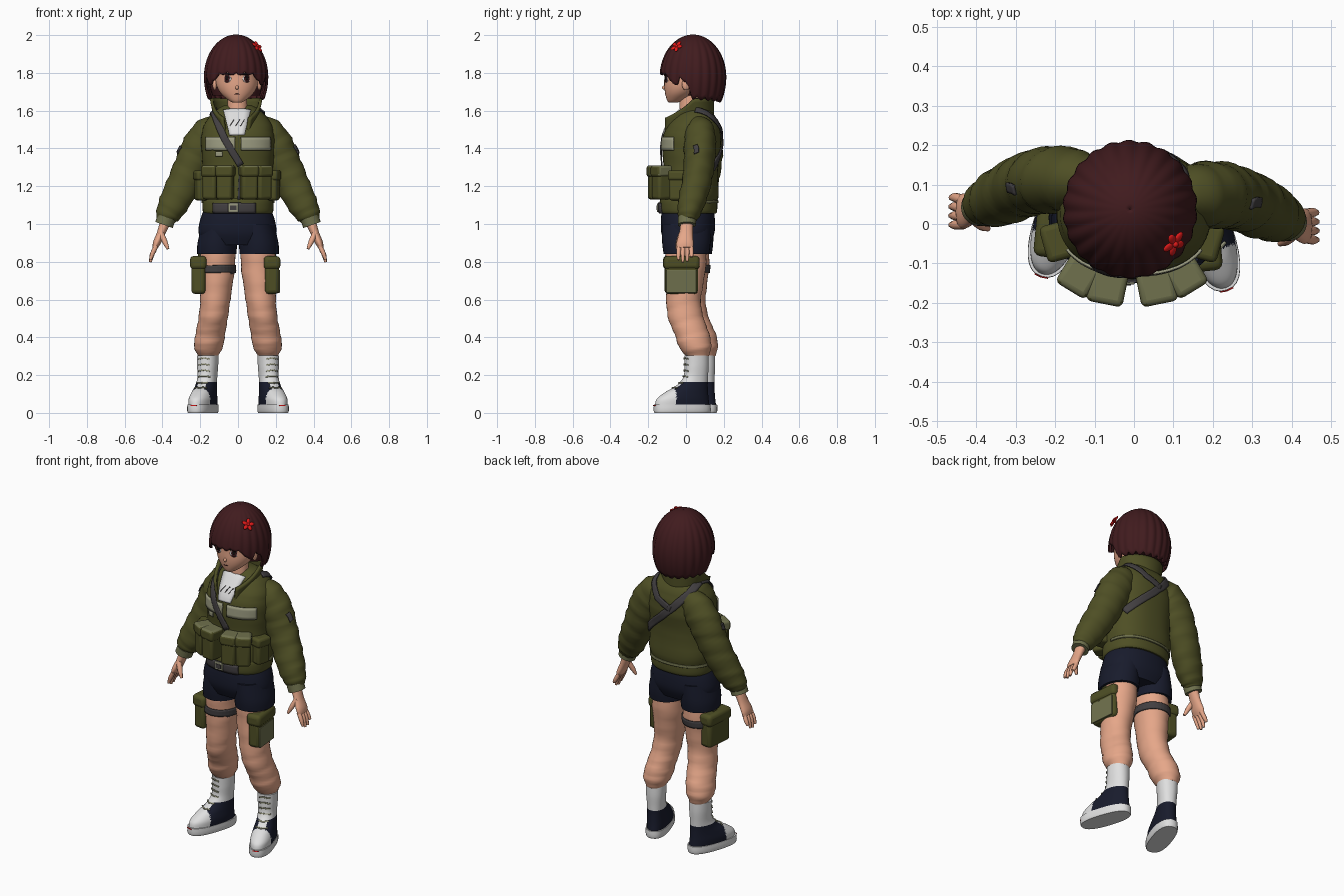
import bpy, bmesh
from math import sin, cos, pi, sqrt, radians
from mathutils import Vector, Matrix
from mathutils.bvhtree import BVHTree

if "Cube" in bpy.data.objects:
    bpy.data.objects.remove(bpy.data.objects["Cube"], do_unlink=True)


def material(name, *rgb):
    m = bpy.data.materials.new(name)
    m.use_nodes = True
    m.diffuse_color = (*rgb, 1)
    bsdf = next(n for n in m.node_tree.nodes if n.type == 'BSDF_PRINCIPLED')
    bsdf.inputs["Base Color"].default_value = (*rgb, 1)
    bsdf.inputs["Roughness"].default_value = 0.8
    return m


skin = material("skin", .79, .385, .25)
hair = material("dark red hair", .052, .011, .013)
olive = material("olive cloth", .077, .078, .018)
worn = material("worn olive", .16, .165, .075)
pale = material("pale olive", .33, .33, .22)
navy = material("navy", .009, .011, .025)
white = material("white", .74, .74, .74)
grey = material("strap grey", .055, .05, .053)
red = material("red", .75, .01, .01)
black = material("black", .008, .006, .006)
trees = {}


def finish(bm, name, mat, thick=0, bevel=0, angle=50):
    bmesh.ops.recalc_face_normals(bm, faces=bm.faces)
    trees[name] = BVHTree.FromBMesh(bm)
    mesh = bpy.data.meshes.new(name)
    bm.to_mesh(mesh)
    bm.free()
    mesh.materials.append(mat)
    mesh.shade_smooth()
    mesh.set_sharp_from_angle(angle=radians(angle))
    ob = bpy.data.objects.new(name, mesh)
    bpy.context.collection.objects.link(ob)
    if thick:
        mod = ob.modifiers.new("thickness", 'SOLIDIFY')
        mod.thickness, mod.offset = thick, 0
    if bevel:
        mod = ob.modifiers.new("rounding", 'BEVEL')
        mod.width, mod.segments = bevel, 3
    return ob


def skin_rows(name, mat, rows, wrap=False, caps=False, thick=0):
    """Join rows of points into a surface."""
    bm = bmesh.new()
    grid = [[bm.verts.new(p) for p in row] for row in rows]
    n = len(grid[0])
    for a, b in zip(grid, grid[1:]):
        for i in range(n if wrap else n - 1):
            j = (i + 1) % n
            bm.faces.new((a[i], a[j], b[j], b[i]))
    if caps:
        bm.faces.new(grid[0])
        bm.faces.new(grid[-1])
    return finish(bm, name, mat, thick)


def loft(name, mat, keys, n=32, steps=5, e=1, fold=0, flat=True):
    """Tube through keys (x, y, z, radius x, radius y), with optional cloth folds."""
    K = [Vector(k) for k in keys]
    K = [K[0]] + K + [K[-1]]
    path = []
    for i in range(1, len(K) - 2):
        a, b, c, d = K[i - 1:i + 3]
        for s in range(steps):
            t = s / steps
            path.append(b + (c - a) * t / 2 + (2 * a - 5 * b + 4 * c - d) * t * t / 2
                        + (3 * b - a - 3 * c + d) * t ** 3 / 2)
    path.append(K[-1])
    rows = []
    for i, k in enumerate(path):
        u, v = Vector((1, 0, 0)), Vector((0, 1, 0))
        if not flat:
            t = (path[min(i + 1, len(path) - 1)] - path[max(i - 1, 0)]).to_3d().normalized()
            u = Vector((0, 1, 0)).cross(t).normalized()
            v = t.cross(u)
        row = []
        for j in range(n):
            a = 2 * pi * j / n
            r = 1 + fold * sin(i * 1.25 + 2 * sin(a) + sin(2 * a + i))
            ca, sa = [abs(q) ** e * (1 if q > 0 else -1) for q in (cos(a), sin(a))]
            row.append(Vector(k[:3]) + u * ca * k[3] * r + v * sa * k[4] * r)
        rows.append(row)
    return skin_rows(name, mat, rows, True, True)


def ribbon(name, mat, on, pts, w, off=.004, oval=False, thick=.007):
    """Strip laid on the surface of another part along points."""
    P = [Vector(p) for p in pts]
    line = [a.lerp(b, s / 8) for a, b in zip(P, P[1:]) for s in range(8)] + [P[-1]]
    w0, w1 = w if isinstance(w, tuple) else (w, w)
    rows = []
    for i, p in enumerate(line):
        t = i / (len(line) - 1)
        half = (w0 + (w1 - w0) * t) / 2
        if oval:
            half *= max(.05, sqrt(max(0, 1 - (2 * t - 1) ** 2)))
        q, nrm, _, _ = trees[on].find_nearest(p)
        tan = line[min(i + 1, len(line) - 1)] - line[max(i - 1, 0)]
        side = tan.cross(nrm).normalized()
        row = []
        for k in range(5):
            h, hn, _, _ = trees[on].find_nearest(q + side * half * (k / 2 - 1))
            row.append(h + hn * off)
        rows.append(row)
    return skin_rows(name, mat, rows, thick=thick)


def box(name, mat, loc, size, turn=0, bevel=.015):
    bm = bmesh.new()
    bmesh.ops.create_cube(bm, size=1, matrix=Matrix.Diagonal((*size, 1)))
    ob = finish(bm, name, mat, bevel=bevel)
    ob.location, ob.rotation_euler.z = loc, turn
    return ob


def ball(name, mat, loc, size, rot=(0, 0, 0)):
    bm = bmesh.new()
    bmesh.ops.create_uvsphere(bm, u_segments=16, v_segments=10, radius=1, matrix=Matrix.Diagonal((*size, 1)))
    ob = finish(bm, name, mat)
    ob.location, ob.rotation_euler = loc, rot
    return ob


# Head, neck and face
loft("neck", skin, [(0, .01, 1.5, .055, .05), (-.005, .02, 1.72, .05, .05)])
loft("head", skin, [(-.005, y, z, rx, ry) for y, z, rx, ry in (
    (-.07, 1.642, .02, .02), (-.055, 1.655, .045, .045), (-.03, 1.69, .085, .08), (-.01, 1.73, .108, .105),
    (.01, 1.78, .117, .125), (.03, 1.85, .12, .145), (.03, 1.92, .1, .12), (.03, 1.96, .05, .06))])
ball("nose", skin, (-.005, -.114, 1.722), (.009, .013, .011))
ribbon("mouth", hair, "head", [(-.022, -.12, 1.685), (.012, -.12, 1.685)], .005, .001, True, .002)
for s, side in ((-1, "right"), (1, "left")):
    x = s * .06 - .006

    def eye_part(part, mat, dx, z, w, off, oval=True):
        ribbon(f"{side}_{part}", mat, "head", [(x - dx, -.12, z), (x + dx, -.12, z)], w, off, oval, .001)
    eye_part("eye_white", white, .028, 1.77, .042, .002)
    eye_part("iris", hair, .02, 1.772, .046, .0035)
    eye_part("pupil", black, .01, 1.775, .026, .005)
    eye_part("lash", black, .032, 1.794, .009, .005, False)
    ball(side + "_ear", skin, (s * .118 - .005, 0, 1.74), (.012, .022, .032))

# Bobbed hair with fringe and strands
HEM = ((0, 1.805), (24, 1.81), (40, 1.795), (50, 1.755), (60, 1.755), (66, 1.785), (78, 1.765), (88, 1.68), (180, 1.662))


def hem_height(a):
    d = abs((a * 180 / pi + 180) % 360 - 180)
    for (d0, z0), (d1, z1) in zip(HEM, HEM[1:]):
        if d <= d1:
            return z0 + (z1 - z0) * (d - d0) / (d1 - d0)
    return HEM[-1][1]


def hair_point(a, v):
    z = 2 - (2 - hem_height(a) + .016 * abs(sin(11 * a))) * (1 - cos(v * pi / 2))
    d = (z - 1.78) / .22
    r = sqrt(max(0, 1 - d * d)) if d > 0 else 1 - .45 * d * d
    r *= 1 + .016 * sin(22 * a + 1.5 * v) * min(1, 2 * v)
    return (-.01 + .163 * r * sin(a), .037 - .168 * r * cos(a), z - .003)


skin_rows("hair_bob", hair, [[hair_point(2 * pi * i / 176, .001 + .999 * j / 24) for i in range(176)]
                             for j in range(25)], True, thick=.012)
loft("hair_underside", hair, [(-.01, .09, 1.68, .125, .09), (-.01, .09, 1.75, .14, .1), (-.01, .09, 1.86, .12, .09)])

# Flower lying against the hair
out = Vector((.65, -.45, .6)).normalized()
lie = out.to_track_quat('Z', 'Y')
for k in range(5):
    a = 2 * pi * k / 5
    turn = lie.to_matrix() @ Matrix.Rotation(a, 3, 'Z')
    ball("flower_petal", red, Vector((.102, -.05, 1.94)) + turn @ Vector((.019, 0, 0)), (.017, .011, .006), turn.to_euler())
ball("flower_centre", red, Vector((.102, -.05, 1.94)) + out * .004, (.008, .008, .008))

# Jacket body, hem, collar and shirt
loft("jacket_body", olive, [(0, y, z, rx, ry) for y, z, rx, ry in (
    (.015, 1.08, .175, .14), (.02, 1.16, .195, .152), (.025, 1.3, .188, .145), (.03, 1.42, .195, .155),
    (.035, 1.5, .187, .145), (.045, 1.56, .158, .115), (.05, 1.61, .105, .075), (.05, 1.63, .07, .05))],
    n=48, e=.85, fold=.008)
loft("jacket_hem", olive, [(0, .013, z, r, r - .035) for z, r in ((1.055, .18), (1.07, .187), (1.12, .187), (1.135, .18))],
     n=48, e=.85, steps=3)
ribbon("hem_band", worn, "jacket_hem", [(x, y, 1.117) for x, y in ((-.19, .03), (-.15, .13), (0, .17), (.15, .13), (.19, .03))], .014)
ribbon("shirt", white, "jacket_body", [(-.005, -.12, 1.47), (-.005, -.08, 1.54), (-.005, -.03, 1.61)], (.08, .15))
for x in (-.03, 0, .025):
    ribbon("shirt_print", grey, "shirt", [(x - .012, -.1, 1.515), (x + .008, -.08, 1.545)], .003, .005, thick=.003)


def collar_point(a, v):
    f = max(0, cos(a))
    return (-.01 + sin(a) * (.108 + .022 * v), .04 - cos(a) * (.1 + .085 * f), 1.565 - .1 * f + v * (.1 - .02 * f))


skin_rows("collar", olive, [[collar_point(radians(32 + 296 * i / 48), j / 5) for i in range(49)] for j in range(6)], thick=.016)

# Straps, zip and belt
ribbon("chest_strap", grey, "jacket_body", [(-.125, .05, 1.6), (-.12, -.05, 1.57), (-.07, -.12, 1.45), (.015, -.13, 1.31)], .036, .009)
ribbon("zip", grey, "jacket_body", [(.015, -.13, 1.31), (.005, -.13, 1.13)], .014)
ribbon("back_strap", grey, "jacket_body", [(-.125, .05, 1.6), (-.12, .14, 1.56), (-.04, .18, 1.47), (.08, .17, 1.36), (.17, .12, 1.27)], .042, .009)
ribbon("short_back_strap", grey, "jacket_body", [(.12, .05, 1.6), (.12, .13, 1.57), (.06, .17, 1.5), (-.03, .18, 1.46)], .036, .009)
ribbon("belt", grey, "jacket_hem", [(-.125, -.1, 1.085), (-.02, -.14, 1.085), (.09, -.12, 1.085)], .055, .006)
box("buckle", pale, (-.025, -.147, 1.086), (.055, .012, .046), 0, .004)
box("buckle_centre", grey, (-.025, -.153, 1.086), (.035, .006, .026), 0, .002)

# Chest panels and ammunition pouches
ribbon("chest_label", pale, "jacket_body", [(-.125, -.12, 1.37), (-.085, -.13, 1.37)], .025, .005)
for s, side in ((-1, "right"), (1, "left")):
    ribbon(side + "_chest_panel", pale, "jacket_body", [(s * .015, -.13, 1.425), (s * .09, -.12, 1.425), (s * .165, -.06, 1.425)], .07, .005)
    for part, x, y, w, d, z, h, turn in (("inner", .062, -.155, .085, .085, 1.215, .17, .2), ("outer", .132, -.128, .08, .085, 1.215, .17, .55),
                                         ("side", .19, -.045, .085, .06, 1.2, .15, 1.3)):
        name = f"{side}_{part}_pouch"
        box(name, olive, (s * x - .005, y, z), (w, d, h), s * turn)
        flap = box(name + "_flap", olive, (s * x - .005, y, z + h * .38), (w + .01, d + .012, h * .36), s * turn)
        # Flap tops and outer ends are faded
        if part != "side":
            flap.data.materials.append(worn)
            for f in flap.data.polygons:
                f.material_index = int(f.normal.z > .5 or f.normal.x * s > .5)

# Shorts
loft("shorts_hips", navy, [(-.003, .01, z, rx, ry) for z, rx, ry in ((.89, .17, .115), (.95, .205, .14), (1.02, .198, .143), (1.09, .172, .135))], n=40, e=.9)

# Limbs
for s, side in ((-1, "right"), (1, "left")):
    dy = .033 if s < 0 else -.005
    sleeve = side + "_sleeve"
    loft(sleeve, olive, [(s * x, y + dy, z, r, r * .88) for x, y, z, r in (
        (.1, .08, 1.51, .065), (.15, .08, 1.483, .088), (.2, .08, 1.41, .096), (.24, .075, 1.32, .092), (.285, .06, 1.22, .088),
        (.335, .035, 1.12, .082), (.372, .018, 1.05, .066), (.384, .012, 1.02, .048))], fold=.035, flat=False, steps=6)
    loft(side + "_cuff", worn, [(s * x, .01 + dy, z, .049, .048) for x, z in ((.378, 1.035), (.392, .995))], flat=False)
    ribbon(side + "_sleeve_patch", grey, sleeve, [(s * .33, .04 + dy, 1.43), (s * .34, .055 + dy, 1.385)], .026)
    # Hand with four fingers and a thumb
    loft(side + "_palm", skin, [(s * x, y + dy, z, rx, ry) for x, y, z, rx, ry in (
        (.385, .01, 1.01, .028, .033), (.408, .005, .95, .022, .036), (.43, 0, .9, .02, .045), (.44, 0, .873, .013, .042))], n=20, flat=False)
    for k in range(4):
        y, drop = -.035 + .023 * k + dy, (.81, .798, .802, .825)[k]
        loft(side + "_finger", skin, [(s * .432, y * .9, .885, .012, .012), (s * .452, y, .845, .012, .012), (s * .464, y, drop, .007, .007)],
             n=10, steps=3, flat=False)
    loft(side + "_thumb", skin, [(s * .41, -.015 + dy, .955, .016, .016), (s * .387, -.035 + dy, .905, .014, .014),
                                 (s * .37, -.045 + dy, .868, .007, .007)], n=10, steps=3, flat=False)

    dy = .035 if s < 0 else 0
    loft(side + "_shorts_leg", navy, [(s * x, .002 + dy * .4, z, rx, ry) for x, z, rx, ry in ((.112, .84, .104, .12), (.11, .9, .104, .128), (.1, 1, .09, .13))])
    trouser = side + "_trouser_leg"
    loft(trouser, skin, [(s * x, y + dy * q, z, rx, ry) for x, y, z, rx, ry, q in (
        (.105, 0, .88, .095, .11, .4), (.11, -.002, .75, .092, .105, .5), (.12, -.012, .6, .08, .092, .7), (.132, 0, .5, .077, .094, .8),
        (.146, .03, .42, .078, .092, 1), (.156, .048, .35, .077, .086, 1), (.158, .06, .3, .052, .06, 1))], fold=.02, steps=6)
    # Thigh rig
    x, y = s * .188 - .015, -.025 + dy
    box(side + "_thigh_pouch", olive, (x, y, .725), (.075, .175, .19), s * .1, .02)
    box(side + "_thigh_pouch_flap", olive, (x, y, .795), (.088, .19, .07), s * .1, .02)
    box(side + "_pouch_hanger", olive, (s * .2 - .005, y + .01, .85), (.012, .04, .07), 0, .003)
    if s > 0:
        box("thigh_pouch_worn_side", worn, (x + .037, y, .696), (.008, .16, .122), .1, .003)
    else:
        around = [Vector((-.11 + .1 * cos(k * pi / 12), dy * .5 + .11 * sin(k * pi / 12), .762)) for k in range(25)]
        ribbon("thigh_strap", grey, trouser, around + [Vector((-.11 - .1 * cos(k * pi / 12), dy * .5 - .11 * sin(k * pi / 12), .762))
                                                       for k in range(1, 25)], .04)

    # Boot: sole, two-tone upper and laces share one placement
    sole = side + "_sole"
    parts = [loft(sole, white, [(0, 0, z, r, r + .092) for z, r in ((0, .06), (.012, .064), (.045, .063))], e=.8, steps=2)]
    parts.append(ribbon(side + "_sole_mark", red, sole, [(-.02, -.16, .04), (.02, -.16, .04)], .005, .002, thick=.003))
    boot = loft(side + "_boot", white, [(0, y, z, rx, ry) for y, z, rx, ry in (
        (0, .04, .061, .15), (.003, .075, .062, .142), (.025, .11, .057, .117), (.055, .145, .052, .085),
        (.075, .19, .05, .066), (.08, .25, .054, .064), (.08, .305, .056, .063))], steps=9, n=72, e=.92)
    boot.data.materials.append(navy)
    for f in boot.data.polygons:
        c = f.center
        if c.z < .165 and c.y > -.05 and abs(c.x) > .024 or c.z < .165 and c.y > .1:
            f.material_index = 1
    parts.append(boot)
    for k in range(6):
        z = .125 + k * .032
        y = -.035 + .06 * min(1, k / 2)
        parts.append(ribbon(side + "_lace", pale, side + "_boot", [(-.03, y, z), (0, y - .02, z + .006), (.03, y, z)], .007, .003, thick=.005))
    for ob in parts:
        ob.location = (s * .186, -.02 + dy, 0)
        ob.rotation_euler.z = s * .32
